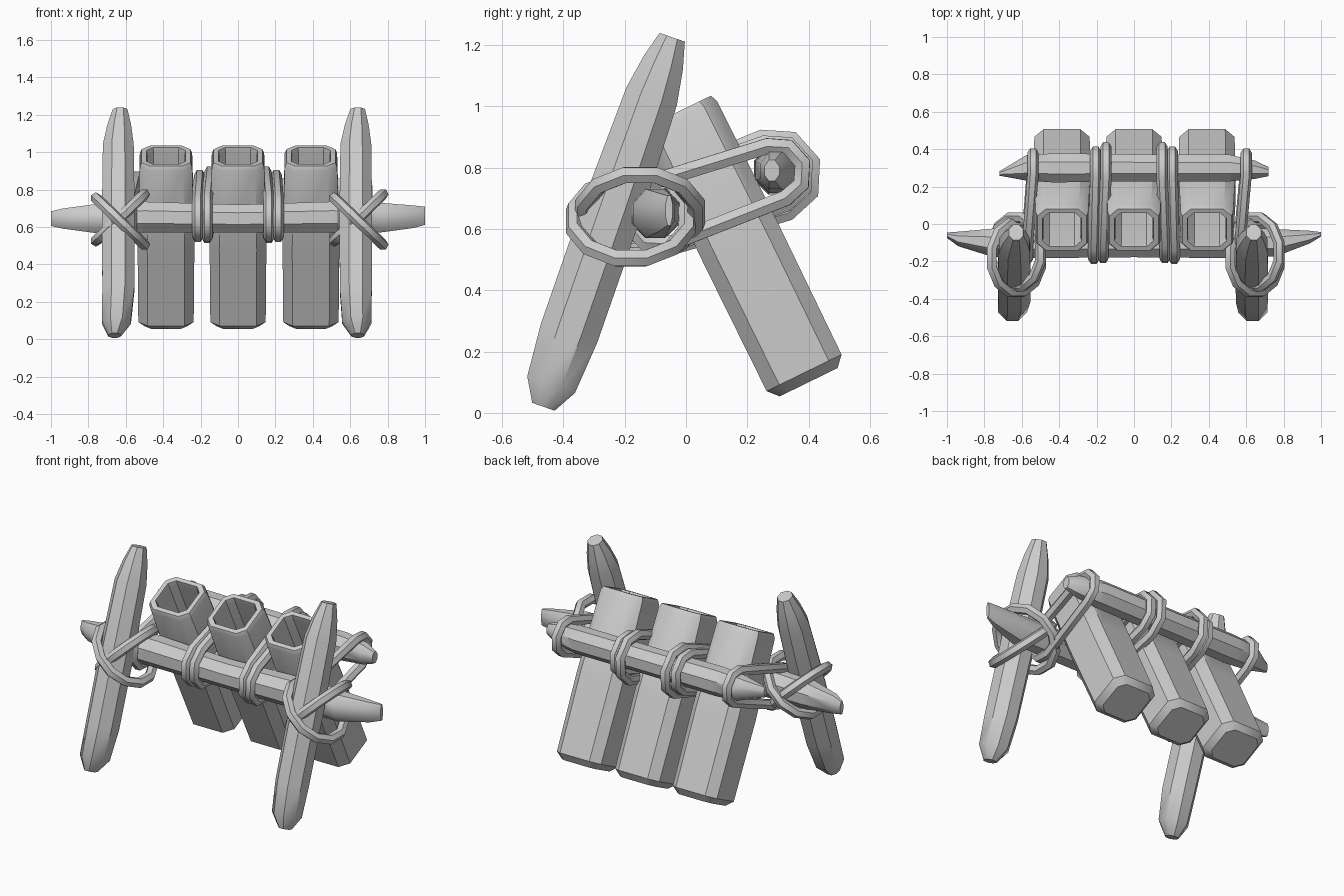
import bpy, bmesh, math
from mathutils import Vector

if "Cube" in bpy.data.objects:
    bpy.data.objects.remove(bpy.data.objects["Cube"])

grey = bpy.data.materials.new("plain grey")
grey.diffuse_color = (0.6, 0.6, 0.6, 1)
grey.use_nodes = True
grey.node_tree.nodes["Principled BSDF"].inputs["Base Color"].default_value = grey.diffuse_color


def finish(ob, angle=40):
    ob.data.materials.append(grey)
    bpy.ops.object.select_all(action='DESELECT')
    ob.select_set(True)
    bpy.context.view_layer.objects.active = ob
    bpy.ops.object.shade_smooth_by_angle(angle=math.radians(angle))


def loft(name, start, end, u, profile, stations, angle=40):
    """Sweep a 2D profile from start to end; station = (t, su, sv, du, dv)."""
    start, end, u = Vector(start), Vector(end), Vector(u)
    v = (end - start).normalized().cross(u)
    bm = bmesh.new()
    rings = []
    for t, su, sv, du, dv in stations:
        c = start.lerp(end, t) + u * du + v * dv
        rings.append([bm.verts.new(c + u * (p * su) + v * (q * sv)) for p, q in profile])
    n = len(profile)
    for a, b in zip(rings, rings[1:]):
        for i in range(n):
            j = (i + 1) % n
            bm.faces.new((a[i], a[j], b[j], b[i]))
    bm.faces.new(rings[0][::-1])
    bm.faces.new(rings[-1])
    bmesh.ops.recalc_face_normals(bm, faces=bm.faces)
    me = bpy.data.meshes.new(name)
    bm.to_mesh(me)
    bm.free()
    ob = bpy.data.objects.new(name, me)
    bpy.context.collection.objects.link(ob)
    finish(ob, angle)


def rope(name, points, radius=0.03):
    """Closed six-sided rope through the points."""
    cu = bpy.data.curves.new(name, 'CURVE')
    cu.dimensions = '3D'
    cu.bevel_depth = radius
    cu.bevel_resolution = 1
    sp = cu.splines.new('POLY')
    sp.points.add(len(points) - 1)
    for p, co in zip(sp.points, points):
        p.co = (*co, 1)
    sp.use_cyclic_u = True
    ob = bpy.data.objects.new(name, cu)
    bpy.context.collection.objects.link(ob)
    bpy.ops.object.select_all(action='DESELECT')
    ob.select_set(True)
    bpy.context.view_layer.objects.active = ob
    bpy.ops.object.convert(target='MESH')
    finish(bpy.context.view_layer.objects.active, 50)


octagon = [(math.cos(math.radians(22.5 + 45 * i)) * 1.05,
            math.sin(math.radians(22.5 + 45 * i)) * 1.05) for i in range(8)]
k = 0.66  # chamfered square
chamfered = [(1, -k), (1, k), (k, 1), (-k, 1), (-1, k), (-1, -k), (-k, -1), (k, -1)]

# leaning stakes
for name, x, lean in (("left_stake", -0.64, -0.02), ("right_stake", 0.63, 0.01)):
    loft(name, (x, -0.465, 0.02), (x, -0.045, 1.225), (1, 0, 0), octagon, [
        (0.0, 0.035, 0.04, lean, 0.0),
        (0.06, 0.08, 0.085, lean / 2, 0.0),
        (0.2, 0.088, 0.1, 0, 0),
        (0.55, 0.09, 0.1, 0, 0),
        (0.84, 0.085, 0.09, 0, 0),
        (0.93, 0.065, 0.07, 0.005, 0),
        (1.0, 0.04, 0.045, 0.01, 0)])

# front crossbar with pointed ends
loft("front_crossbar", (-1, -0.1, 0.645), (1, -0.1, 0.645), (0, 1, 0), octagon, [
    (0.0, 0.015, 0.04, 0.04, 0.0),
    (0.03, 0.04, 0.055, 0.02, 0.0),
    (0.12, 0.077, 0.08, 0, 0),
    (0.25, 0.085, 0.085, 0, 0.008),
    (0.5, 0.08, 0.077, 0, 0),
    (0.75, 0.085, 0.085, 0, 0.008),
    (0.88, 0.075, 0.082, 0, 0.005),
    (0.97, 0.035, 0.062, 0.03, 0.01),
    (1.0, 0.012, 0.05, 0.045, 0.015)])

# back crossbar
loft("back_crossbar", (-0.72, 0.3, 0.79), (0.72, 0.3, 0.79), (0, 1, 0), octagon, [
    (0.0, 0.012, 0.03, -0.03, 0),
    (0.1, 0.07, 0.07, 0, 0),
    (0.2, 0.08, 0.08, 0, 0),
    (0.5, 0.075, 0.075, 0, 0),
    (0.85, 0.075, 0.075, 0, 0),
    (0.95, 0.05, 0.06, -0.01, 0),
    (1.0, 0.025, 0.035, -0.02, 0)])

# three hollow tubes, closed at the bottom
for name, x in (("left_tube", -0.385), ("middle_tube", 0.0), ("right_tube", 0.39)):
    loft(name, (x, 0.40, 0.10), (x, -0.03, 0.98), (1, 0, 0), chamfered, [
        (0.0, 0.115, 0.105, 0, 0),
        (0.035, 0.148, 0.136, 0, 0),
        (0.5, 0.152, 0.138, 0, 0),
        (0.975, 0.14, 0.134, 0, 0),
        (1.0, 0.13, 0.124, 0, 0),
        (1.0, 0.105, 0.1, 0, 0),
        (0.97, 0.1, 0.095, 0, 0),
        (0.5, 0.1, 0.095, 0, 0)])

# crossed lashings tying the stakes to the front crossbar
for side, x in (("left", -0.63), ("right", 0.645)):
    for n, s in (("a", 1), ("b", -1)):
        pts = []
        for i in range(12):
            a = 2 * math.pi * (i + 0.5) / 12
            w = math.sin(a)
            pts.append((x + 0.135 * w, -0.165 + 0.19 * math.cos(a) + 0.015 * s,
                        0.64 + 0.13 * s * w + 0.01 * s))
        rope(f"{side}_stake_lashing_{n}", pts)


def band(name, x_front, x_back, c1, r1, c2, r2):
    """Belt-like loop round two crossbars in the side plane."""
    tilt = math.atan2(c2[1] - c1[1], c2[0] - c1[0])
    pts = []
    for x, c, r, base in ((x_back, c2, r2, -90), (x_front, c1, r1, 90)):
        for i in range(5):
            a = tilt + math.radians(base + 45 * i)
            pts.append((x, c[0] + r * math.cos(a), c[1] + r * math.sin(a)))
    rope(name, pts)


# bands joining both crossbars: outer ends and doubled ones between the tubes
band("left_outer_band", -0.57, -0.54, (-0.09, 0.65), 0.105, (0.295, 0.785), 0.09)
band("right_outer_band", 0.565, 0.6, (-0.09, 0.65), 0.105, (0.295, 0.785), 0.09)
for side, s in (("left", -1), ("right", 1)):
    band(f"{side}_inner_band_a", s * 0.165, s * 0.15, (-0.08, 0.645), 0.11, (0.29, 0.775), 0.13)
    band(f"{side}_inner_band_b", s * 0.215, s * 0.205, (-0.09, 0.645), 0.105, (0.29, 0.78), 0.105)
